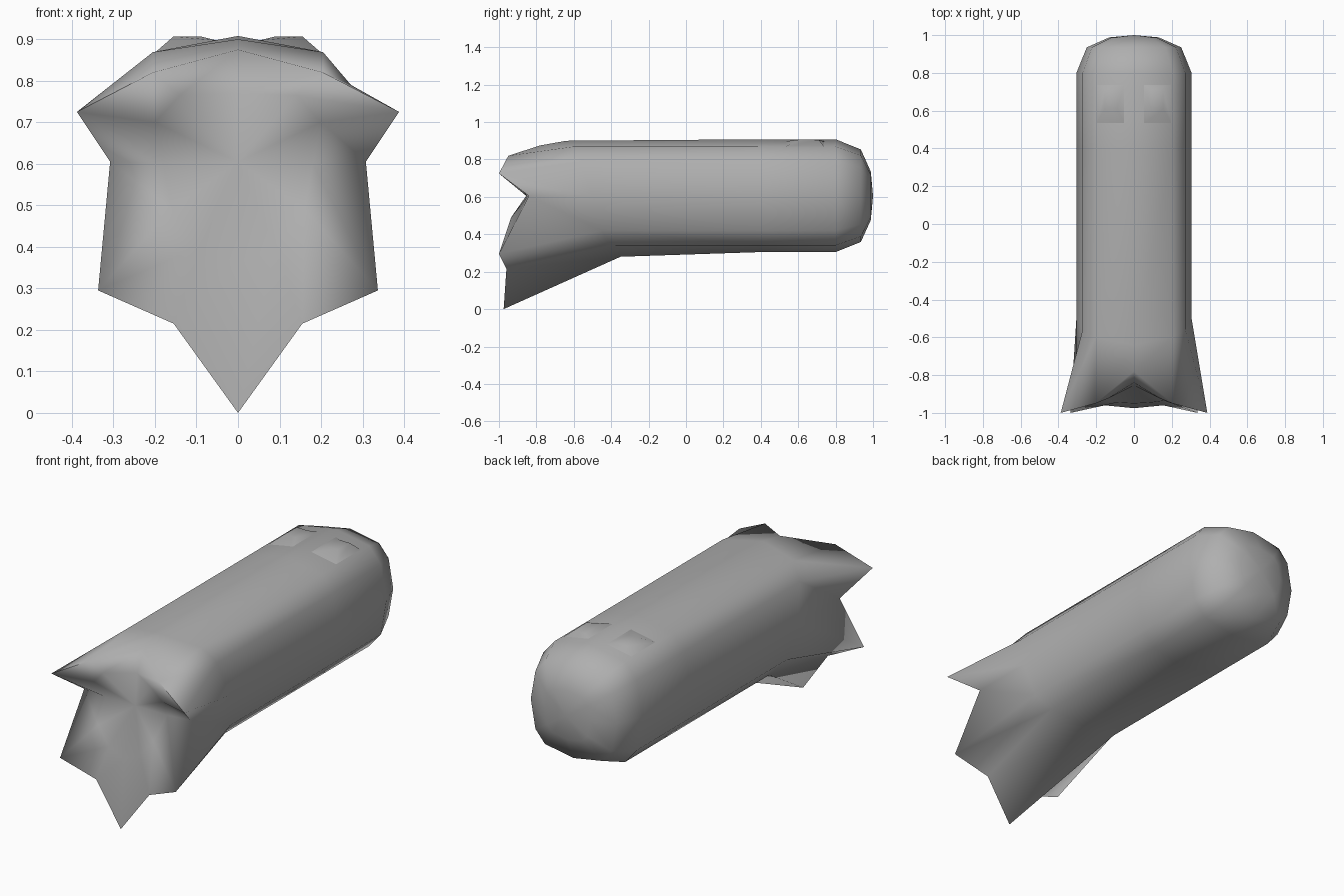
import bpy, bmesh
from math import radians

if "Cube" in bpy.data.objects:
    bpy.data.objects.remove(bpy.data.objects["Cube"])

CZ, R, N = 0.605, 0.305, 12
# Quarter of the rounded-square section: centre to corner, mirrored below
SECTION = [(0, 0.303), (0.205, 0.264), (0.272, 0.185), (0.305, 0),
           (0.272, -0.185), (0.205, -0.264), (0, -0.3)]

grey = bpy.data.materials.new("grey")
grey.diffuse_color = (0.43, 0.43, 0.43, 1)
grey.use_nodes = True
grey.node_tree.nodes["Principled BSDF"].inputs["Base Color"].default_value = grey.diffuse_color


def finish(bm, name, angle):
    bmesh.ops.recalc_face_normals(bm, faces=bm.faces)
    me = bpy.data.meshes.new(name)
    bm.to_mesh(me)
    bm.free()
    me.materials.append(grey)
    ob = bpy.data.objects.new(name, me)
    bpy.context.collection.objects.link(ob)
    bpy.ops.object.select_all(action='DESELECT')
    ob.select_set(True)
    bpy.context.view_layer.objects.active = ob
    bpy.ops.object.shade_smooth_by_angle(angle=radians(angle))


def full_ring(half):
    # half ring runs top to bottom on +x; the other side is its mirror
    return half + [(-x, y, z) for x, y, z in half[-2:0:-1]]


def section(y, k=1.0):
    return [(x * k, y, CZ + z * k) for x, z in SECTION]


def flare_start():
    ys = [-0.64, -0.6, -0.56, -0.5, -0.45, -0.4, -0.35]
    pts = [(x, y, z) for (x, _, z), y in zip(section(0), ys)]
    pts[0] = (0, -0.64, 0.9)
    pts[6] = (0, -0.35, 0.28)
    return pts


# Ragged front rim and the shallow hollow face inside it
rim = [(0, -0.78, 0.875), (0.205, -0.95, 0.82), (0.388, -1, 0.725),
       (0.308, -0.84, 0.605), (0.337, -1, 0.295), (0.155, -0.96, 0.215),
       (0, -0.975, 0)]
face = [(0, -0.84, 0.77), (0.14, -0.925, 0.765), (0.2, -0.915, 0.7),
        (0.18, -0.848, 0.6), (0.16, -0.935, 0.49), (0.09, -0.945, 0.4),
        (0, -0.95, 0.36)]

# Body: front face, flare, tube and rounded back end
halves = [face, rim, flare_start(), section(0.4), section(0.8),
          section(0.935, 0.82), section(0.988, 0.43)]
bm = bmesh.new()
rings = [[bm.verts.new(p) for p in full_ring(h)] for h in halves]
for a, b in zip(rings, rings[1:]):
    for i in range(N):
        j = (i + 1) % N
        bm.faces.new((a[i], a[j], b[j], b[i]))
for ring, y in ((rings[0], -0.855), (rings[-1], 1.0)):
    tip = bm.verts.new((0, y, CZ))
    for i in range(N):
        bm.faces.new((ring[i], ring[(i + 1) % N], tip))
finish(bm, "body", 88)


# Two low raised pads on top near the back
def pad(name, s):
    bm = bmesh.new()
    low = [(0.05, 0.53, 0.897), (0.2, 0.53, 0.868), (0.2, 0.74, 0.868), (0.05, 0.74, 0.897)]
    top = [(0.09, 0.61, 0.907), (0.155, 0.61, 0.907), (0.155, 0.71, 0.905), (0.09, 0.71, 0.905)]
    a, b = [[bm.verts.new((s * x, y, z)) for x, y, z in pts] for pts in (low, top)]
    for i in range(4):
        j = (i + 1) % 4
        bm.faces.new((a[i], a[j], b[j], b[i]))
    bm.faces.new(b)
    finish(bm, name, 60)


pad("right_pad", 1)
pad("left_pad", -1)
